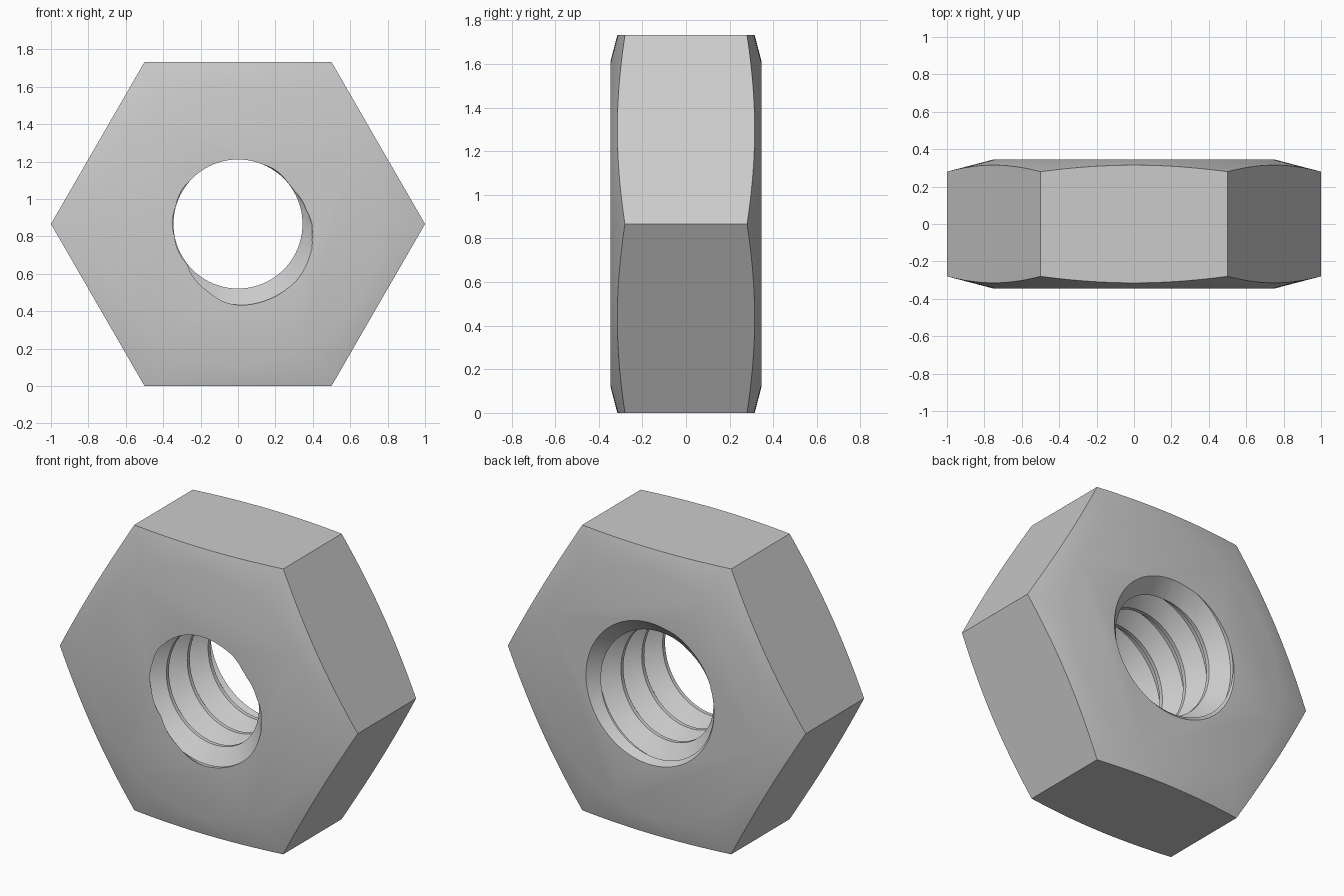
import bpy, bmesh, math

if "Cube" in bpy.data.objects:
    bpy.data.objects.remove(bpy.data.objects["Cube"])

HALF, CZ = 0.345, math.sqrt(3) / 2      # half thickness, height of the axis
CREST, DEPTH, PITCH = 0.345, 0.09, 0.2  # bore radius, groove depth, thread pitch
N = 96

steel = bpy.data.materials.new("steel grey")
steel.diffuse_color = (0.6, 0.6, 0.6, 1)
steel.use_nodes = True
steel.node_tree.nodes["Principled BSDF"].inputs["Base Color"].default_value = steel.diffuse_color


def point(r, y, a):
    return (r * math.cos(a), y, CZ + r * math.sin(a))


def skin(name, columns):
    """Solid around the y axis from columns of points, with closed ends."""
    bm = bmesh.new()
    grid = [[bm.verts.new(p) for p in col] for col in columns]
    for a, b in zip(grid, grid[1:]):
        for i in range(len(a) - 1):
            bm.faces.new((a[i], a[i + 1], b[i + 1], b[i]))
    bmesh.ops.remove_doubles(bm, verts=bm.verts, dist=1e-5)
    bmesh.ops.holes_fill(bm, edges=[e for e in bm.edges if e.is_boundary], sides=0)
    bmesh.ops.recalc_face_normals(bm, faces=bm.faces)
    mesh = bpy.data.meshes.new(name)
    bm.to_mesh(mesh)
    bm.free()
    ob = bpy.data.objects.new(name, mesh)
    bpy.context.collection.objects.link(ob)
    mesh.materials.append(steel)
    return ob


def lathe(name, profile, sides):
    return skin(name, [[point(r, y, math.tau * j / sides) for r, y in profile]
                       for j in range(sides + 1)])


def combine(ob, tool, operation):
    mod = ob.modifiers.new(operation, 'BOOLEAN')
    mod.operation, mod.solver, mod.object = operation, 'EXACT', tool
    bpy.context.view_layer.objects.active = ob
    bpy.ops.object.modifier_apply(modifier=mod.name)
    bpy.data.objects.remove(tool)


# Thread cutter: a helical groove that fades out at the front face
flank = [0.06 + 0.076 * i for i in range(6)]
steps = flank + [f + 0.5 for f in flank]
START = -65
base = -HALF - 0.5 * PITCH + PITCH * START / 360


def radius(f, y, deg):
    groove = min(1, max(0, (0.44 - abs(f - 0.5)) / 0.38))
    d = (deg - START + 180) % 360 - 180
    mouth = max(0, min(1, (d + 77) / 52, (95 - d) / 61))
    return CREST + DEPTH * min(groove, mouth + max(0, y + HALF) / 0.06)


columns = []
for j in range(N + 1):
    turn = j / N
    col = []
    for m in range(-3, 9):
        for f in steps:
            y = base + (m + f - turn) * PITCH
            y = max(-0.5, min(0.5, y))
            g = ((y - base) / PITCH + turn) % 1
            col.append(point(radius(g, y, turn * 360), y, turn * math.tau))
    columns.append(col)
thread = skin("thread_cutter", columns)

# Hexagonal body, corners rounded off by a shallow cone on both faces
nut = lathe("hex_nut", [(1, -HALF), (1, HALF)], 6)
cone = lathe("chamfer_cone", [(0.75, -HALF - 0.0001), (1.1, -0.254),
                              (1.1, 0.254), (0.75, HALF + 0.0001)], 120)
combine(nut, cone, 'INTERSECT')

# Threaded bore and back countersink
combine(nut, thread, 'DIFFERENCE')
sink = lathe("countersink", [(0.30, HALF - 0.13), (0.48, HALF + 0.05)], N)
combine(nut, sink, 'DIFFERENCE')

nut.select_set(True)
bpy.context.view_layer.objects.active = nut
bpy.ops.object.shade_smooth_by_angle(angle=math.radians(30))
